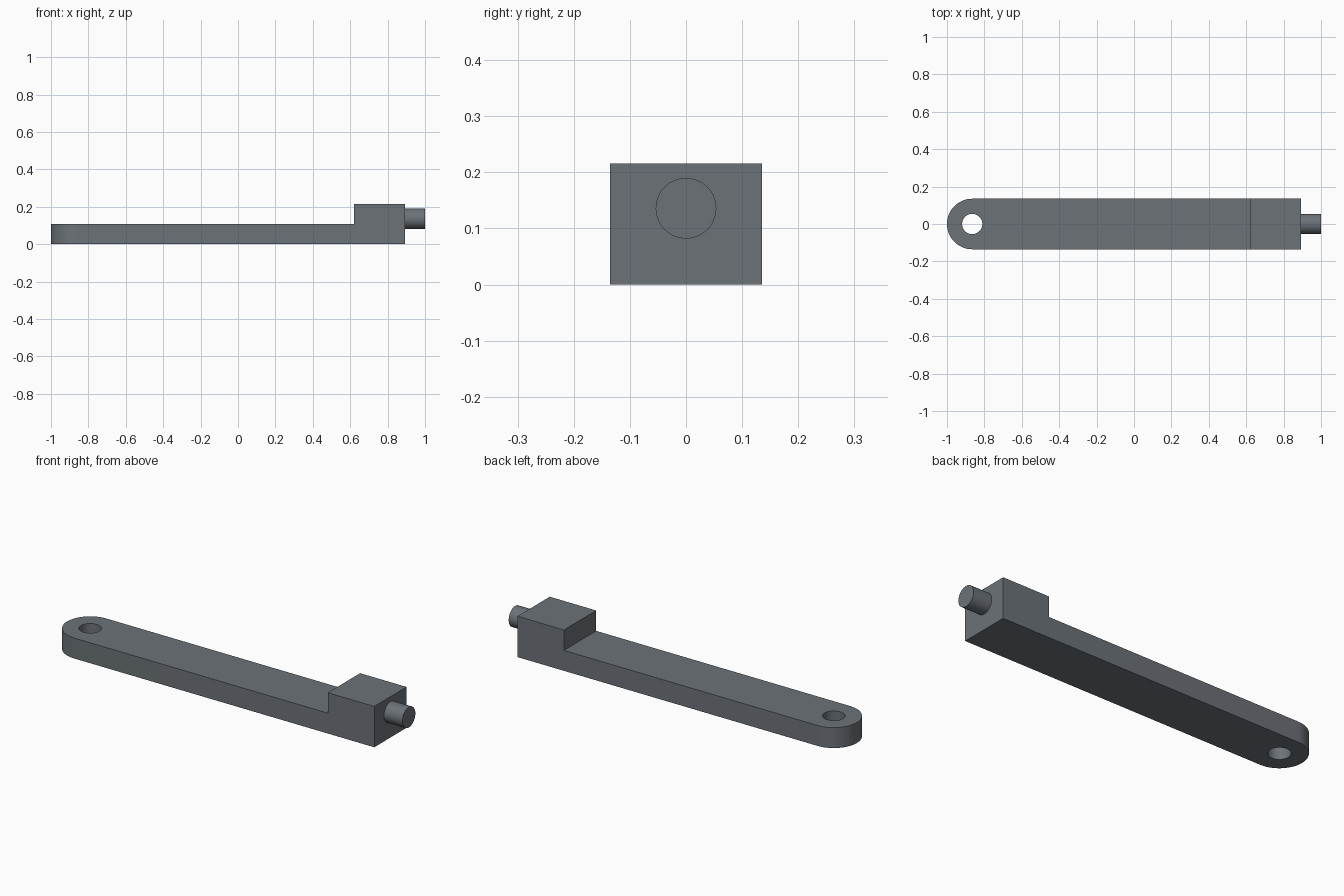
import bpy
import bmesh
from math import pi, sin, cos

if "Cube" in bpy.data.objects:
    bpy.data.objects.remove(bpy.data.objects["Cube"])

HALF_W = 0.135      # half the arm width, also the rounded end radius
ARM_H = 0.108
BLOCK_H = 0.216
EYE_X = -0.865      # centre of the rounded end and its hole
BLOCK_X0, BLOCK_X1 = 0.62, 0.892
PIN_R, PIN_Z = 0.054, 0.136


def prism(name, outline, z0, z1):
    """Extrude a plan outline from z0 to z1."""
    bm = bmesh.new()
    face = bm.faces.new([bm.verts.new((x, y, z0)) for x, y in outline])
    top = bmesh.ops.extrude_face_region(bm, geom=[face])["geom"]
    verts = [g for g in top if isinstance(g, bmesh.types.BMVert)]
    bmesh.ops.translate(bm, verts=verts, vec=(0, 0, z1 - z0))
    bmesh.ops.recalc_face_normals(bm, faces=bm.faces)
    mesh = bpy.data.meshes.new(name)
    bm.to_mesh(mesh)
    bm.free()
    obj = bpy.data.objects.new(name, mesh)
    bpy.context.collection.objects.link(obj)
    return obj


def cylinder(name, radius, depth, location, rotation=(0, 0, 0)):
    bpy.ops.mesh.primitive_cylinder_add(vertices=64, radius=radius, depth=depth,
                                        location=location, rotation=rotation)
    bpy.context.object.name = name
    return bpy.context.object


def combine(target, tool, operation):
    """Apply a boolean and discard the tool object."""
    tool.hide_render = True
    mod = target.modifiers.new(operation.lower(), 'BOOLEAN')
    mod.operation, mod.solver, mod.object = operation, 'EXACT', tool
    bpy.context.view_layer.objects.active = target
    bpy.ops.object.modifier_apply(modifier=mod.name)
    bpy.data.objects.remove(tool)


# Full-height body with one rounded end
N = 48
outline = [(BLOCK_X1, -HALF_W), (BLOCK_X1, HALF_W)]
outline += [(EYE_X + HALF_W * cos(pi / 2 + pi * i / N),
             HALF_W * sin(pi / 2 + pi * i / N)) for i in range(N + 1)]
arm = prism("crank_arm", outline, 0, BLOCK_H)

# Step that leaves the raised block at the right end
step = prism("step_cutter", [(-1.2, -0.3), (BLOCK_X0, -0.3), (BLOCK_X0, 0.3), (-1.2, 0.3)],
             ARM_H, 0.4)
combine(arm, step, 'DIFFERENCE')

# Through hole in the rounded end
combine(arm, cylinder("hole_cutter", PIN_R, 0.6, (EYE_X, 0, 0)), 'DIFFERENCE')

# Round pin on the block's end face
pin_start = BLOCK_X1 - 0.05
combine(arm, cylinder("end_pin", PIN_R, 1 - pin_start,
                      ((1 + pin_start) / 2, 0, PIN_Z), (0, pi / 2, 0)), 'UNION')

# Dark blue-grey steel
steel = bpy.data.materials.new("dark_steel")
steel.diffuse_color = (0.15, 0.17, 0.19, 1)
steel.use_nodes = True
steel.node_tree.nodes["Principled BSDF"].inputs["Base Color"].default_value = steel.diffuse_color
arm.data.materials.clear()
arm.data.materials.append(steel)

# Smooth round walls, crisp edges
bpy.ops.object.select_all(action='DESELECT')
arm.select_set(True)
bpy.context.view_layer.objects.active = arm
bpy.ops.object.shade_smooth_by_angle(angle=pi / 6)
